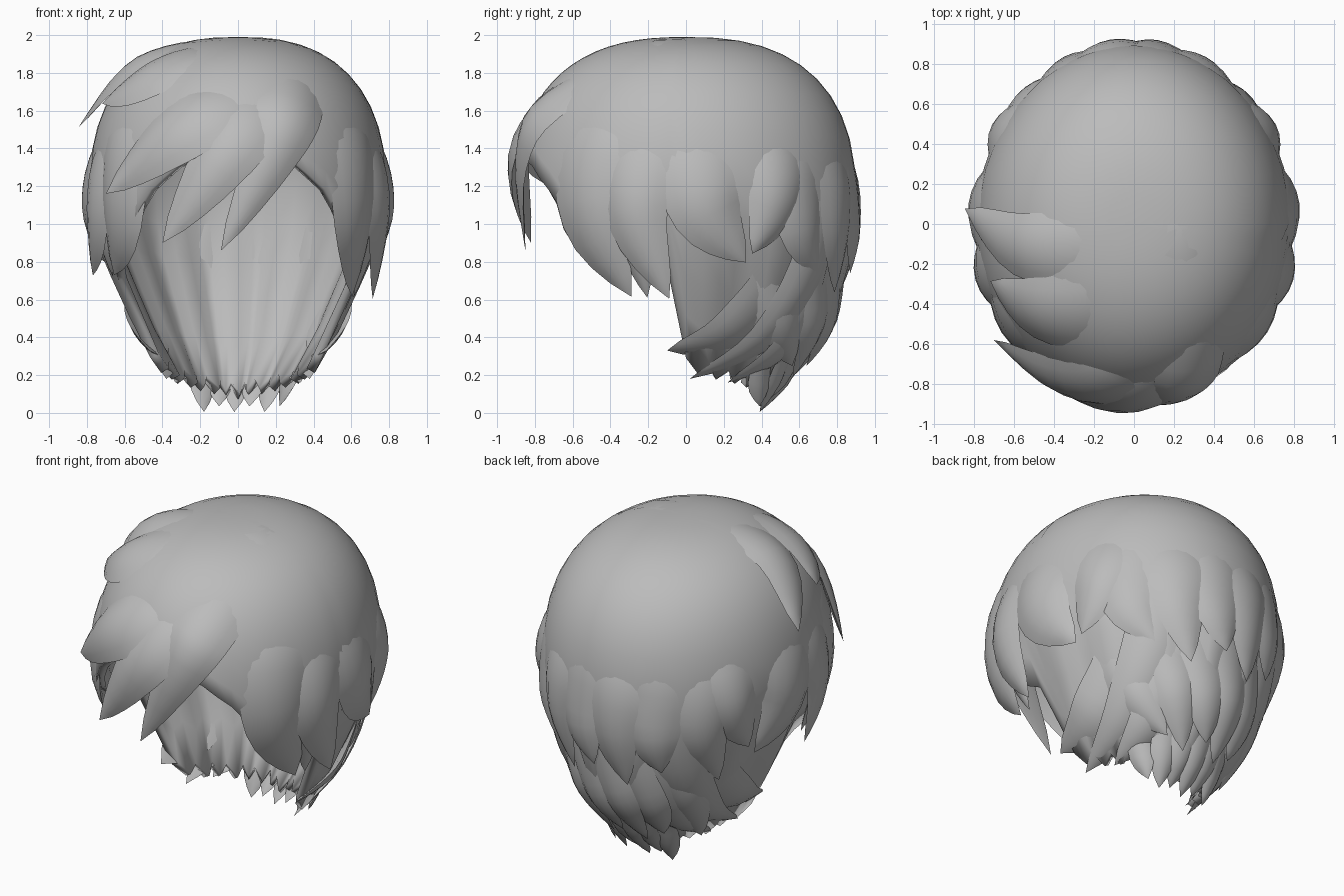
import bpy, bmesh, math
from mathutils import Vector

if "Cube" in bpy.data.objects:
    bpy.data.objects.remove(bpy.data.objects["Cube"])

hair = bpy.data.materials.new("hair grey")
hair.diffuse_color = (0.5, 0.5, 0.5, 1)
hair.use_nodes = True
hair.node_tree.nodes["Principled BSDF"].inputs["Base Color"].default_value = hair.diffuse_color

# Lower head profile: height, half width, half depth
LOWER = [(-0.1, 0.14, 0.33), (0.02, 0.24, 0.40), (0.15, 0.36, 0.50), (0.3, 0.46, 0.63), (0.5, 0.56, 0.76),
         (0.7, 0.65, 0.83), (0.9, 0.74, 0.88), (1.12, 0.79, 0.90)]
E = 2.5


def radii(z):
    if z >= 1.12:
        k = max(0.0, 1 - ((z - 1.12) / 0.87) ** E) ** (1 / E) if z < 1.99 else 0.0
        return 0.79 * k, 0.90 * k
    for (z0, a0, b0), (z1, a1, b1) in zip(LOWER, LOWER[1:]):
        if z <= z1:
            f = (z - z0) / (z1 - z0)
            return a0 + (a1 - a0) * f, b0 + (b1 - b0) * f


def outward(p):
    return Vector((p.x / 0.64, p.y / 0.81, (p.z - 1.05) / 0.8)).normalized()


def lifted(p, lift):
    return p + outward(p) * lift


# Points on the head surface, seen from front/back, the sides or the top
def facing(sign, x, z, lift=0):
    a, b = radii(z)
    x = max(-0.97 * a, min(0.97 * a, x))
    return lifted(Vector((x, sign * b * math.sqrt(1 - (x / a) ** 2), z)), lift)


def F(x, z, lift=0):
    return facing(-1, x, z, lift)


def B(x, z, lift=0):
    return facing(1, x, z, lift)


def S(sign, y, z, lift=0):
    a, b = radii(z)
    y = max(-0.97 * b, min(0.97 * b, y))
    return lifted(Vector((sign * a * math.sqrt(1 - (y / b) ** 2), y, z)), lift)


def T(x, y, lift=0):
    rho = math.hypot(x / 0.79, y / 0.90)
    return lifted(Vector((x, y, 1.12 + 0.87 * max(0, 1 - rho ** E) ** (1 / E))), lift)


def finish(name, bm):
    bmesh.ops.recalc_face_normals(bm, faces=bm.faces)
    me = bpy.data.meshes.new(name)
    bm.to_mesh(me)
    bm.free()
    me.materials.append(hair)
    ob = bpy.data.objects.new(name, me)
    bpy.context.collection.objects.link(ob)
    bpy.ops.object.select_all(action='DESELECT')
    ob.select_set(True)
    bpy.context.view_layer.objects.active = ob
    bpy.ops.object.shade_smooth_by_angle(angle=math.radians(38))
    return ob


def along(pts, t):
    """Smooth path through the control points."""
    n = len(pts) - 1
    i = min(int(t * n), n - 1)
    f = t * n - i
    p1, p2 = pts[i], pts[i + 1]
    p0 = pts[i - 1] if i else p1 * 2 - p2
    p3 = pts[i + 2] if i + 2 <= n else p2 * 2 - p1
    return 0.5 * (2 * p1 + (p2 - p0) * f + (2 * p0 - 5 * p1 + 4 * p2 - p3) * f * f
                  + (3 * p1 - p0 - 3 * p2 + p3) * f ** 3)


def lock(name, pts, w, h=0.05, steps=12, grow=0.6):
    """Leaf-shaped strand that rises gently from the cap and tapers to a point."""
    bm = bmesh.new()
    rings = []
    for i in range(steps):
        t = i / steps
        p = along(pts, t)
        d = (along(pts, min(1, t + 0.03)) - along(pts, max(0, t - 0.03))).normalized()
        n = outward(p)
        side = d.cross(n).normalized()
        n = side.cross(d).normalized()
        k = 0.5 + 0.5 * math.sin(math.pi / 2 * t / 0.5) if t < 0.5 else math.cos(math.pi / 2 * (t - 0.5) / 0.5) ** 0.8
        rise = min(1, t / grow)
        sink = -0.03 * (1 - rise)
        ring = []
        for j in list(range(-3, 4)) + [2.01, 0.01, -2.01]:
            s = j / 3
            top = isinstance(j, int)
            y = (h * k * rise * (1 - s * s) if top else -0.014 * k) - (s * w * k) ** 2 / 1.6 + sink
            ring.append(bm.verts.new(p + side * (s * w * k) + n * y))
        rings.append(ring)
    tip = bm.verts.new(pts[-1])
    m = len(rings[0])
    for r, q in zip(rings, rings[1:]):
        for j in range(m):
            bm.faces.new((r[j], r[(j + 1) % m], q[(j + 1) % m], q[j]))
    for j in range(m):
        bm.faces.new((rings[-1][j], rings[-1][(j + 1) % m], tip))
    bm.faces.new(rings[0])
    return finish(name, bm)


# Cap: hollow shell with an open face and a low jagged nape
HAIRLINE = [(0, 1.33), (22, 1.33), (36, 1.18), (48, 0.98), (66, 0.82), (84, 0.70), (90, 0.26),
            (110, 0.20), (140, 0.15), (180, 0.10)]


def hairline(deg):
    for (a0, z0), (a1, z1) in zip(HAIRLINE, HAIRLINE[1:]):
        if deg <= a1:
            return z0 + (z1 - z0) * (deg - a0) / (a1 - a0)


bm = bmesh.new()
COLS, ROWS = 60, 16
apex = bm.verts.new((0, 0, 1.99))
grid = []
for c in range(COLS):
    deg = c * 360 / COLS
    turn = min(deg, 360 - deg)
    low = hairline(turn) + (0 if turn < 85 else 0.03 if c % 2 else -0.03)
    col = []
    for r in range(1, ROWS + 1):
        z = 1.99 - (1.99 - low) * (r / ROWS) ** 2.2
        a, b = radii(z)
        pleat = 1 + (0.02 if c % 4 < 2 else -0.02) * max(0, min(1, (1.2 - z) / 0.4))
        g = math.radians(deg)
        col.append(bm.verts.new((a * pleat * math.sin(g), -b * pleat * math.cos(g), z)))
    grid.append(col)
for c in range(COLS):
    p, q = grid[c], grid[(c + 1) % COLS]
    bm.faces.new((apex, p[0], q[0]))
    for r in range(ROWS - 1):
        bm.faces.new((p[r], p[r + 1], q[r + 1], q[r]))
cap = finish("hair_cap", bm)
mod = cap.modifiers.new("thickness", 'SOLIDIFY')
mod.thickness = 0.05
mod.offset = -1

# Fringe swept from the parting
lock("fringe_parting", [T(.30, .4), T(.31, -.15), F(.29, 1.65), F(.17, 1.35), Vector((-.09, -.85, .86))], .18, .05, 16, .6)
lock("fringe_middle", [T(.15, -.4), F(.08, 1.6), F(-.12, 1.3, .01), Vector((-.4, -.82, .9))], .18, .05)
lock("fringe_left", [T(.1, -.35), F(-.1, 1.66), F(-.38, 1.43, .02), Vector((-.7, -.58, 1.16))], .20, .05)
lock("fringe_upper_left", [T(.1, -.4), T(-.25, -.45), T(-.50, -.42, .01), T(-.67, -.27, .06)], .20, .04)
lock("fringe_top_left", [T(.05, -.15), T(-.3, -.13), T(-.58, -.10, .015), S(-1, .07, 1.47, .1)], .18, .035)

# Side locks and low locks sweeping forward round the neck
for s, word, up in ((1, "right", 0), (-1, "left", 0.11)):
    lock(f"temple_{word}", [S(s, -.25, 1.85), S(s, -.50, 1.48), S(s, -.50, 1.02), S(s, -.28, .63 + up, .03)], .22, .04)
    lock(f"side_front_{word}", [S(s, -.12, 1.75), S(s, -.25, 1.35), S(s, -.25, 1.0, .02), S(s, -.08, .65 + up, .1)], .18, .045)
    lock(f"side_inner_{word}", [S(s, -.2, 1.3), S(s, -.28, 1.0), S(s, -.2, .62 + up, .02)], .10, .03)
    lock(f"side_middle_{word}", [S(s, .02, 1.75), S(s, .06, 1.35), S(s, .12, 1.05, .01), S(s, .3, .81, .05)], .21, .045)
    lock(f"side_back_{word}", [S(s, .45, 1.75), S(s, .5, 1.35), S(s, .46, 1.08), S(s, .34, .85, .03)], .16, .05)
    lock(f"neck_long_{word}", [S(s, .68, 1.65), S(s, .76, 1.2), S(s, .66, .75), S(s, .4, .38), S(s, .02, .18)], .17, .045, 16)
    lock(f"neck_short_{word}", [S(s, .6, .95), S(s, .42, .6), S(s, .2, .40), S(s, -.1, .33)], .17, .03)
    lock(f"neck_low_{word}", [S(s, .80, 1.05), S(s, .72, .65), S(s, .5, .33), S(s, .22, .16)], .14, .04)

# Upper back layer
for i in range(6):
    x = -.55 + i * .22
    lock(f"back_upper_{i}", [B(x * .85 + .04, 1.75 - .2 * (i % 2)), B(x * 1.05, 1.32), B(x, .98, .01),
                             B(x * .85 - .06, .65 + .1 * (i % 2), .03)], .17, .04, 12, .7)

# Lower back layer, slanted
for i in range(6):
    x = -.45 + i * .18
    lock(f"back_lower_{i}", [B(x + .14, 1.05), B(x + .08, .7), B(x * .85, .45, .02),
                             B(x * .6 - .06, .22 + .06 * (i % 2), .04)], .13, .04)

# Nape points
for i in range(6):
    x = -.18 + i * .08
    lock(f"nape_{i}", [B(x * 1.5 + .06, .5), B(x * 1.2 + .02, .22), Vector((x, .39, .005 + .03 * (i % 2)))], .08, .03, 8)
